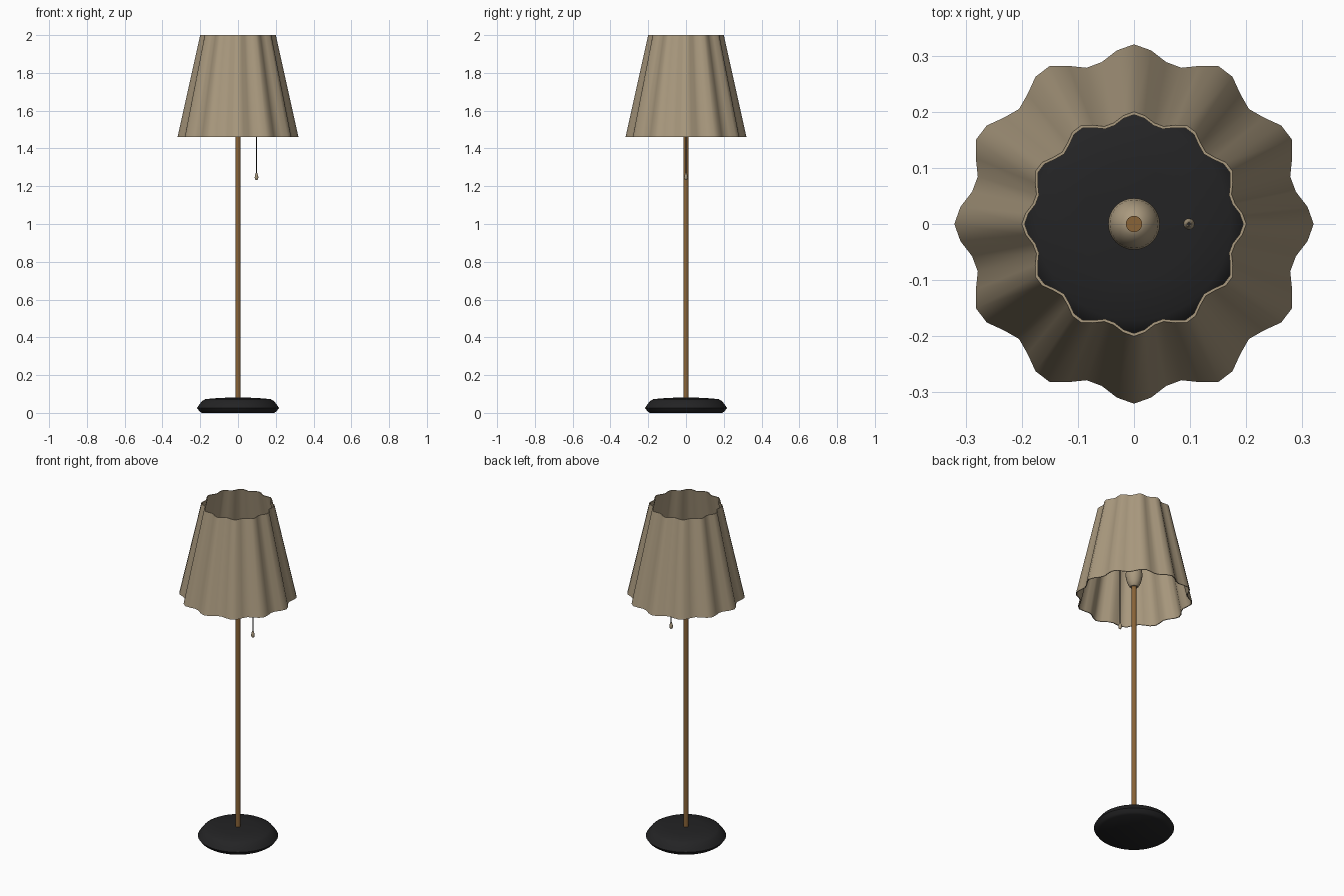
import bpy, bmesh, math

if "Cube" in bpy.data.objects:
    bpy.data.objects.remove(bpy.data.objects["Cube"])


def material(name, rgb):
    m = bpy.data.materials.new(name)
    m.diffuse_color = (*rgb, 1)
    m.use_nodes = True
    m.node_tree.nodes["Principled BSDF"].inputs["Base Color"].default_value = m.diffuse_color
    return m


BEIGE = material("beige fabric", (0.40, 0.32, 0.21))
BROWN = material("brown wood", (0.25, 0.125, 0.038))
BLACK = material("black base", (0.017, 0.017, 0.018))


def lathe(name, profile, mat, segs=32, centre=(0, 0), wave=0.0, closed=False):
    """Revolve (r, z) points; wave adds 12 pleats; closed joins the last ring to the first."""
    bm = bmesh.new()
    rings = []
    for r, z in profile:
        ring = []
        for i in range(segs):
            a = 2 * math.pi * i / segs
            q = r * (1 + wave * math.cos(12 * a))
            ring.append(bm.verts.new((centre[0] + q * math.cos(a),
                                      centre[1] + q * math.sin(a), z)))
        rings.append(ring)
    pairs = list(zip(rings, rings[1:]))
    if closed:
        pairs.append((rings[-1], rings[0]))
    else:
        bm.faces.new(rings[0])
        bm.faces.new(rings[-1])
    for a, b in pairs:
        for i in range(segs):
            j = (i + 1) % segs
            bm.faces.new((a[i], a[j], b[j], b[i]))
    bmesh.ops.recalc_face_normals(bm, faces=bm.faces)
    me = bpy.data.meshes.new(name)
    bm.to_mesh(me)
    bm.free()
    me.materials.append(mat)
    ob = bpy.data.objects.new(name, me)
    bpy.context.collection.objects.link(ob)
    bpy.ops.object.select_all(action='DESELECT')
    ob.select_set(True)
    bpy.context.view_layer.objects.active = ob
    bpy.ops.object.shade_smooth_by_angle(angle=math.radians(40))
    return ob


# Weighted base
lathe("base", [(0.192, 0), (0.204, 0.008), (0.217, 0.026), (0.208, 0.04), (0.19, 0.063),
               (0.172, 0.073), (0.10, 0.079), (0.02, 0.082)], BLACK, 64)

# Pole
lathe("pole", [(0.0145, 0.075), (0.0145, 1.675)], BROWN, 24)

# Bulb holder around the pole top
lathe("bulb_holder", [(0.020, 1.53), (0.027, 1.537), (0.037, 1.557), (0.044, 1.585),
                      (0.046, 1.605), (0.043, 1.63), (0.034, 1.652), (0.022, 1.666),
                      (0.010, 1.672)], BEIGE)

# Pleated open shade with a thin wall
T = 0.005
lathe("shade", [(0.305, 1.46), (0.1905, 2.0), (0.1905 - T, 2.0), (0.305 - T, 1.46)],
      BEIGE, 64, wave=0.05, closed=True)

# Pull cord and its knob
lathe("pull_cord", [(0.003, 1.25), (0.003, 1.63)], BLACK, 10, (0.098, 0))
lathe("pull_knob", [(0.003, 1.232), (0.008, 1.237), (0.010, 1.246), (0.008, 1.258),
                    (0.004, 1.27)], BEIGE, 16, (0.098, 0))
